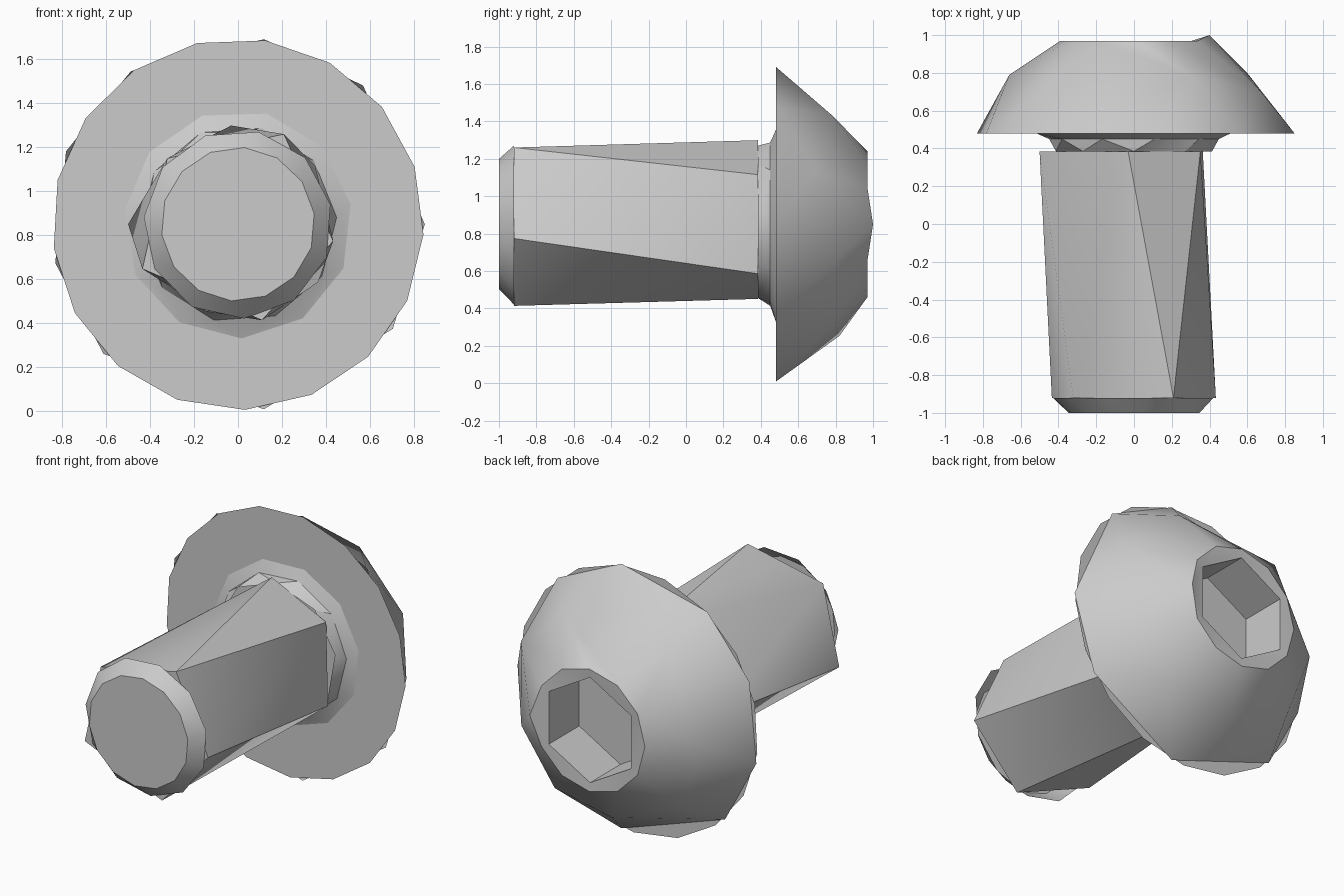
import bpy, bmesh, math

cube = bpy.data.objects.get("Cube")
if cube:
    bpy.data.objects.remove(cube)

CENTRE_Z = 0.85

steel = bpy.data.materials.new("grey_steel")
steel.use_nodes = True
GREY = (0.6, 0.6, 0.6, 1)
steel.diffuse_color = GREY
steel.node_tree.nodes["Principled BSDF"].inputs["Base Color"].default_value = GREY


def ring(sides, radius, y, phase=0):
    """Regular ring of (angle, radius, y) around the screw axis."""
    return [(phase + 360 * i / sides, radius, y) for i in range(sides)]


def zip_rings(bm, ring_a, verts_a, ring_b, verts_b):
    """Join two rings with any vertex counts, walking round by angle."""
    a = b = 0
    na, nb = len(verts_a), len(verts_b)
    next_angle = lambda r, i: r[(i + 1) % len(r)][0] + 360 * ((i + 1) // len(r))
    while a < na or b < nb:
        va, vb = verts_a[a % na], verts_b[b % nb]
        if b >= nb or (a < na and next_angle(ring_a, a) <= next_angle(ring_b, b)):
            a += 1
            bm.faces.new((va, verts_a[a % na], vb))
        else:
            b += 1
            bm.faces.new((va, verts_b[b % nb], vb))


def loft(name, rings, cap_start=False, cap_end=False, smooth=35):
    """Skin a list of rings running from front to back."""
    bm = bmesh.new()
    rings = [sorted(r) for r in rings]
    rows = []
    for r in rings:
        rows.append([bm.verts.new((rad * math.cos(math.radians(ang)), y,
                                   CENTRE_Z + rad * math.sin(math.radians(ang))))
                     for ang, rad, y in r])
    for i in range(len(rings) - 1):
        zip_rings(bm, rings[i], rows[i], rings[i + 1], rows[i + 1])
    if cap_start:
        bm.faces.new(rows[0])
    if cap_end:
        bm.faces.new(rows[-1][::-1])
    mesh = bpy.data.meshes.new(name)
    bm.to_mesh(mesh)
    bm.free()
    mesh.materials.append(steel)
    obj = bpy.data.objects.new(name, mesh)
    bpy.context.collection.objects.link(obj)
    bpy.ops.object.select_all(action="DESELECT")
    obj.select_set(True)
    bpy.context.view_layer.objects.active = obj
    bpy.ops.object.shade_smooth_by_angle(angle=math.radians(smooth))
    return obj


# Shaft: a coarse twisted prism
shaft_front = [(a, r, -0.92) for a, r in
               ((63, 0.46), (137, 0.44), (205, 0.48), (284, 0.45), (350, 0.44))]
shaft_back = [(a, r, 0.385) for a, r in
              ((37, 0.44), (94, 0.45), (180, 0.5), (252, 0.42), (324, 0.45))]
loft("shaft", [shaft_front, shaft_back], cap_start=True, cap_end=True)

# Bevelled tip
loft("shaft_tip", [ring(14, 0.35, -1, 8), ring(11, 0.43, -0.92, 12)], cap_start=True)

# Fillet under the head
loft("neck", [ring(9, 0.42, 0.385, 10), ring(10, 0.45, 0.45, 4), ring(11, 0.52, 0.48, 10)])

# Flat underside of the head
loft("head_underside", [ring(17, 0.845, 0.48, 18)], cap_start=True)

# Domed head
rim = [(a, 0.85, 0.48) for a in (0, 48, 82, 125, 157, 192, 224, 278, 326)]
shoulder = [(23, 0.73, 0.70), (62, 0.66, 0.78), (128, 0.66, 0.78), (180, 0.66, 0.79),
            (220, 0.66, 0.78), (265, 0.60, 0.82), (305, 0.66, 0.78), (342, 0.63, 0.80)]
crown = ring(12, 0.39, 0.97)
crown[0] = (0, 0.4, 1.0)
loft("head_dome", [rim, shoulder, crown], smooth=45)

# Crown face with the hexagonal socket sunk into it
loft("hex_socket", [crown, ring(6, 0.335, 0.965, 30), ring(6, 0.335, 0.66, 30)],
     cap_end=True, smooth=25)
